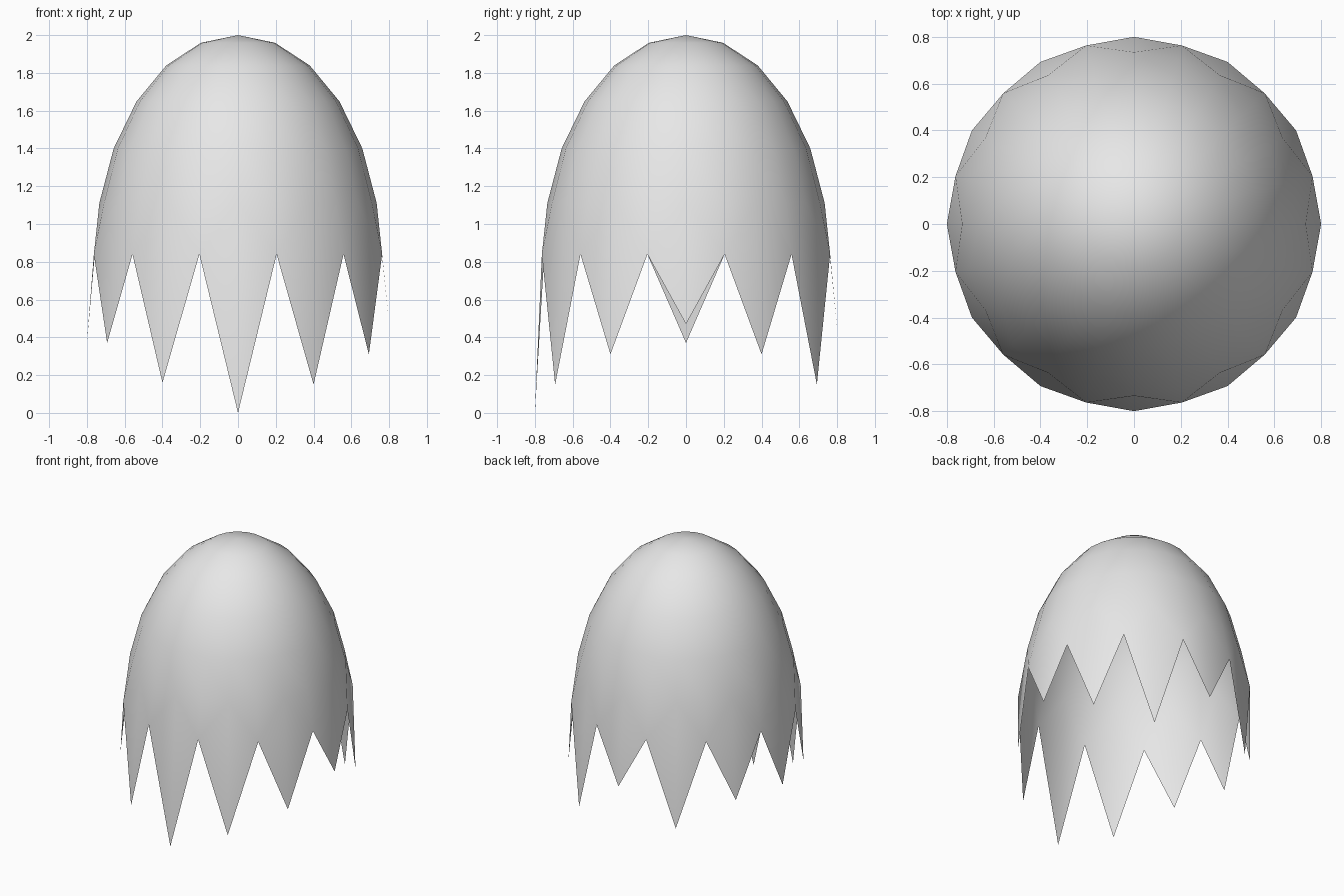
import bpy, bmesh
from math import sin, cos, radians

cube = bpy.data.objects.get("Cube")
if cube:
    bpy.data.objects.remove(cube, do_unlink=True)

SEGMENTS = 24
DOME_RADIUS, DOME_HEIGHT, DOME_BASE = 0.76, 1.2, 0.8
HEM_RADIUS, NOTCH_RADIUS, NOTCH_Z = 0.8, 0.79, 0.84
# Heights of the twelve points, counter-clockwise from +x
TIP_Z = [0.47, 0.31, 0.15, 0.45, 0.20, 0.38, 0.37, 0.37, 0.16, 0.0, 0.15, 0.31]

mat = bpy.data.materials.new("light_grey")
mat.use_nodes = True
grey = (0.8, 0.8, 0.8, 1)
mat.diffuse_color = grey
mat.node_tree.nodes["Principled BSDF"].inputs["Base Color"].default_value = grey

bm = bmesh.new()


def vert(radius, index, z):
    a = radians(index * 360 / SEGMENTS)
    return bm.verts.new((radius * cos(a), radius * sin(a), z))


# Domed crown
rings = []
for step in range(1, 6):
    t = radians(step * 15)
    rings.append([vert(DOME_RADIUS * sin(t), i, DOME_BASE + DOME_HEIGHT * cos(t))
                  for i in range(SEGMENTS)])

# Jagged hem: even columns end in points, odd columns in notches
rings.append([vert(NOTCH_RADIUS, i, NOTCH_Z) if i % 2
              else vert(HEM_RADIUS, i, TIP_Z[i // 2]) for i in range(SEGMENTS)])

# Skin: fan at the top, then bands down to the hem
pole = bm.verts.new((0, 0, DOME_BASE + DOME_HEIGHT))
for i in range(SEGMENTS):
    j = (i + 1) % SEGMENTS
    bm.faces.new((pole, rings[0][i], rings[0][j]))
    for upper, lower in zip(rings, rings[1:]):
        bm.faces.new((upper[i], lower[i], lower[j], upper[j]))

# Split the hem so each point stays a clean triangle below its notches
for i in range(0, SEGMENTS, 2):
    for j in (i - 1, (i + 1) % SEGMENTS):
        top, notch = rings[-2][i], rings[-1][j]
        face = next(f for f in top.link_faces if notch in f.verts)
        bmesh.utils.face_split(face, top, notch)

for f in bm.faces:
    f.smooth = True
mesh = bpy.data.meshes.new("jagged_shell")
bm.to_mesh(mesh)
bm.free()
mesh.materials.append(mat)
shell = bpy.data.objects.new("jagged_shell", mesh)
bpy.context.collection.objects.link(shell)
